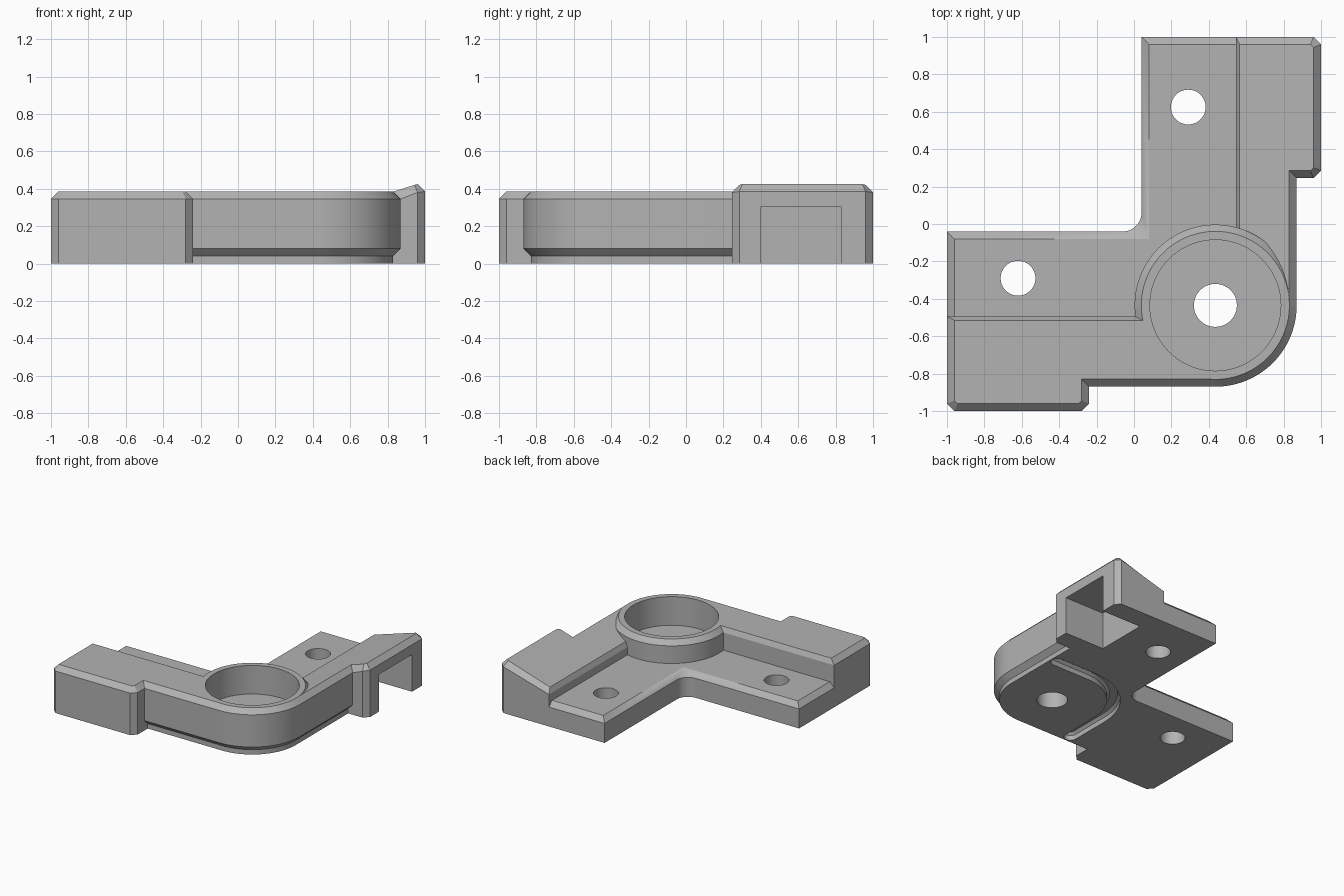
import bpy, bmesh, math
from mathutils import Vector

if "Cube" in bpy.data.objects:
    bpy.data.objects.remove(bpy.data.objects["Cube"])

metal = bpy.data.materials.new("grey_metal")
metal.use_nodes = True
grey = (0.45, 0.45, 0.45, 1)
metal.diffuse_color = grey
metal.node_tree.nodes["Principled BSDF"].inputs["Base Color"].default_value = grey

C = 0.435        # boss centre offset and outer corner radius
BEV = 0.04       # general chamfer
TOP = 0.385      # main top height


def arc(cx, cy, r, a0, a1, n=24):
    angles = [math.radians(a0 + (a1 - a0) * i / n) for i in range(n + 1)]
    return [(cx + r * math.cos(a), cy + r * math.sin(a)) for a in angles]


def circle(cx, cy, r, n=72):
    return arc(cx, cy, r, 0, 360, n)[:-1]


def inset(outline, kinds, amounts):
    """Move each edge inward by the amount of its kind."""
    pts = [Vector(p) for p in outline]
    out = []
    for i, p in enumerate(pts):
        d0 = (p - pts[i - 1]).normalized()
        d1 = (pts[(i + 1) % len(pts)] - p).normalized()
        a, b = amounts.get(kinds[i - 1], 0), amounts.get(kinds[i], 0)
        c = d0.cross(d1)
        if abs(c) < 0.001:
            out.append(p + Vector((-d1.y, d1.x)) * b)
        else:
            out.append(p + (d1 * a - d0 * b) / c)
    return out


def loft(name, outline, kinds, rings, slope=None, collapse=None):
    """Stack inset copies of an outline; rings are (height, amounts)."""
    bm = bmesh.new()
    tops = inset(outline, kinds, rings[-1][1])
    loops = []
    for z, amounts in rings:
        pts = inset(outline, kinds, amounts)
        if collapse and z == rings[-1][0]:
            for i in collapse[0]:
                pts[i] = Vector(collapse[1])
        loops.append([bm.verts.new((p.x, p.y, z + (slope(t.x) if slope and z > 0.2 else 0)))
                      for p, t in zip(pts, tops)])
    bm.faces.new(loops[0][::-1])
    bm.faces.new(loops[-1])
    n = len(outline)
    for lo, hi in zip(loops, loops[1:]):
        for i in range(n):
            j = (i + 1) % n
            bm.faces.new((lo[i], lo[j], hi[j], hi[i]))
    bmesh.ops.remove_doubles(bm, verts=bm.verts, dist=0.00001)
    bmesh.ops.recalc_face_normals(bm, faces=bm.faces)
    mesh = bpy.data.meshes.new(name)
    bm.to_mesh(mesh)
    bm.free()
    mesh.materials.append(metal)
    obj = bpy.data.objects.new(name, mesh)
    bpy.context.collection.objects.link(obj)
    return obj


def prism(name, outline, z0, z1):
    return loft(name, outline, "n" * len(outline), [(z0, {}), (z1, {})])


def combine(base, tool, operation):
    mod = base.modifiers.new(tool.name, "BOOLEAN")
    mod.operation, mod.solver, mod.object = operation, "EXACT", tool
    bpy.context.view_layer.objects.active = base
    bpy.ops.object.modifier_apply(modifier=mod.name)
    bpy.data.objects.remove(tool)


# Low L-shaped floor with a filleted inner corner and chamfered edges
fillet = arc(-0.06, 0.06, 0.1, 0, -90, 12)
floor = [(-1, -0.7), (0.7, -0.7), (0.7, 1), (0.04, 1)] + fillet + [(-1, -0.04)]
kinds = "nnb" + "b" * (len(floor) - 3)
bracket = loft("corner_bracket", floor, kinds,
               [(0, {}), (0.16, {}), (0.2, {"b": BEV})],
               collapse=(range(4, 4 + len(fillet)), (0.08, -0.08)))

# Kinds of edge: g = undercut body, b = block, s = inner step, n = joint
rail_rings = [(0, {"g": BEV}), (0.04, {"g": BEV}), (0.08, {}),
              (TOP - BEV, {}), (TOP, {"g": BEV, "b": BEV, "s": 0.02})]

# Flat front rail with the rounded outer corner
corner = arc(C, -C, C, -90, 0)
front = [(-1, -0.495), (-1, -0.96), (-0.96, -1), (-0.28, -1), (-0.24, -0.96),
         (-0.24, -0.87)] + corner + [(C, -C), (C, -0.495)]
kinds = "bbbbb" + "g" * len(corner) + "nns"
front_rail = loft("front_rail", front, kinds, rail_rings)

# Side rail whose top slopes up towards the outside
side = [(0.87, -C), (0.87, 0.245), (0.96, 0.245), (1, 0.285), (1, 0.96),
        (0.96, 1), (0.545, 1), (0.545, -C)]
side_rail = loft("side_rail", side, "gbbbbbsn", rail_rings,
                 slope=lambda x: 0.31 * (x - 0.83))

# Round boss at the corner
boss = loft("boss", circle(C, -C, 0.432), "b" * 72,
            [(0.1, {}), (TOP - BEV, {}), (TOP, {"b": BEV * 0.9})])

for part in (front_rail, side_rail, boss):
    combine(bracket, part, "UNION")

# Boss recess, screw holes and the open pocket in the side rail
cuts = [prism("boss_recess", circle(C, -C, 0.35), 0.15, 0.6)]
for x, y, r in ((C, -C, 0.115), (0.29, 0.625, 0.093), (-0.62, -0.29, 0.093)):
    cuts.append(prism("screw_hole", circle(x, y, r, 48), -0.2, 0.6))
cuts.append(prism("side_pocket", [(0.64, 0.4), (1.2, 0.4), (1.2, 0.83), (0.64, 0.83)],
                  -0.2, 0.305))

# Rounded groove under the floor, bending around the boss
R, W = 0.46, 0.05
END = 0.77
groove = (arc(C, -C, R + W, 90, 180) + arc(C - R, -END, W, 180, 360, 10)
          + arc(C, -C, R - W, 180, 90) + arc(END, R - C, W, -90, 90, 10))
cuts.append(loft("groove", groove, "b" * len(groove),
                 [(-0.1, {}), (0.04, {}), (0.06, {"b": 0.02})]))

for cut in cuts:
    combine(bracket, cut, "DIFFERENCE")

# Smooth round walls, crisp edges
bpy.ops.object.select_all(action="DESELECT")
bracket.select_set(True)
bpy.context.view_layer.objects.active = bracket
bpy.ops.object.shade_smooth_by_angle(angle=math.radians(25))
